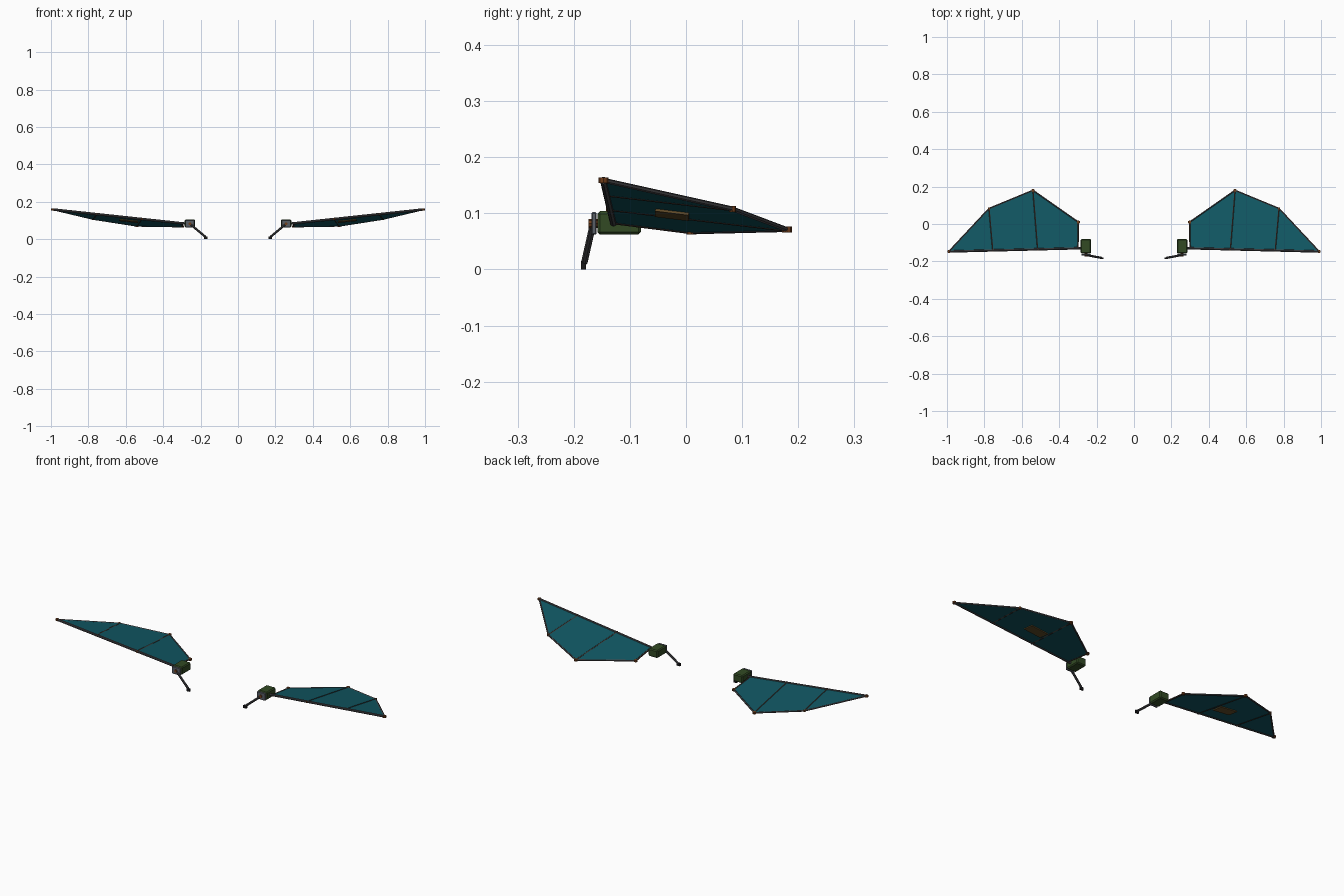
import bpy, bmesh, math
from mathutils import Vector, Matrix

if "Cube" in bpy.data.objects:
    bpy.data.objects.remove(bpy.data.objects["Cube"])


def mat(name, rgb):
    m = bpy.data.materials.new(name)
    lin = [((c / 255 + 0.055) / 1.055) ** 2.4 if c > 10 else c / 255 / 12.92 for c in rgb]
    m.diffuse_color = (*lin, 1)
    m.use_nodes = True
    m.node_tree.nodes["Principled BSDF"].inputs["Base Color"].default_value = m.diffuse_color
    return m


TEAL = mat("teal membrane", (17, 88, 100))
GREEN = mat("olive green", (50, 74, 36))
GREY = mat("dark grey metal", (70, 70, 73))
STEEL = mat("steel grey", (88, 94, 102))
SPAR = mat("brown grey spar", (66, 55, 50))
RUST = mat("rust brown", (112, 62, 28))
PATCH = mat("patch brown", (100, 78, 42))
BLACK = mat("black rubber", (24, 24, 26))


def finish(name, bm, material):
    bmesh.ops.recalc_face_normals(bm, faces=bm.faces)
    me = bpy.data.meshes.new(name)
    bm.to_mesh(me)
    bm.free()
    me.materials.append(material)
    ob = bpy.data.objects.new(name, me)
    bpy.context.collection.objects.link(ob)
    return ob


def box(name, centre, size, material, bevel=0, rot=Matrix()):
    bm = bmesh.new()
    bmesh.ops.create_cube(bm, size=1, matrix=Matrix.Diagonal((*size, 1)))
    if bevel:
        bmesh.ops.bevel(bm, geom=bm.edges[:], offset=bevel, segments=1, affect='EDGES')
    bm.transform(Matrix.Translation(centre) @ rot)
    return finish(name, bm, material)


def rod(name, a, b, radius, material, sides=8):
    a, b = Vector(a), Vector(b)
    bm = bmesh.new()
    turn = (b - a).to_track_quat('Z', 'Y').to_matrix().to_4x4()
    bmesh.ops.create_cone(bm, cap_ends=True, segments=sides, radius1=radius, radius2=radius,
                          depth=(b - a).length, matrix=Matrix.Translation((a + b) / 2) @ turn)
    return finish(name, bm, material)


def wing_z(x, y):
    # the wing is one tilted plane: rising to the tip, falling to the rear
    return 0.085 + 0.104 * (x - 0.30) - 0.125 * (y + 0.13)


OUTLINE = [(0.30, -0.13), (0.99, -0.147), (0.775, 0.083), (0.54, 0.18), (0.297, 0.01)]
RIBS = [((0.515, -0.137), (0.54, 0.18)), ((0.755, -0.141), (0.775, 0.083))]

for side, s in (("right", 1), ("left", -1)):

    def P(x, y, dz=0):
        return Vector((s * x, y, wing_z(x, y) + dz))

    def N(part):
        return f"{side}_{part}"

    # membrane
    bm = bmesh.new()
    top = [bm.verts.new(P(x, y, 0.002)) for x, y in OUTLINE]
    low = [bm.verts.new(P(x, y, -0.002)) for x, y in OUTLINE]
    bm.faces.new(top)
    bm.faces.new(low[::-1])
    for i in range(len(top)):
        j = (i + 1) % len(top)
        bm.faces.new((top[i], low[i], low[j], top[j]))
    finish(N("wing_membrane"), bm, TEAL)

    # frame: thick leading edge, thinner rim and root rib
    rod(N("leading_edge_spar"), P(0.27, -0.129), P(*OUTLINE[1]), 0.0065, GREY)
    for i in range(1, 5):
        a, b = OUTLINE[i], OUTLINE[(i + 1) % 5]
        rod(N(f"wing_rim_{i}"), P(*a), P(*b), 0.0045, SPAR if i == 4 else GREY, 6)

    # cross ribs with rivets at their ends
    for i, (a, b) in enumerate(RIBS):
        rod(N(f"wing_rib_{i}"), P(*a), P(*b), 0.004, SPAR, 6)
    for i, p in enumerate(OUTLINE[1:] + [r[0] for r in RIBS]):
        rod(N(f"rivet_{i}"), P(*p, -0.005), P(*p, 0.005),
            0.009 if i in (0, 2, 3) else 0.006, RUST)

    # repair patch under the wing
    ax = Vector((1, 0, s * 0.104)).normalized()
    nz = ax.cross(Vector((0, 1, -0.125))).normalized()
    rot = Matrix((ax, nz.cross(ax), nz)).transposed().to_4x4()
    box(N("underside_patch"), P(0.585, -0.025, -0.004), (0.10, 0.06, 0.005), PATCH, rot=rot)

    # hinge housing with front plate and pivot bolt
    box(N("hinge_housing"), (s * 0.257, -0.119, 0.083), (0.056, 0.078, 0.042), GREEN, 0.005)
    box(N("hinge_plate"), (s * 0.257, -0.164, 0.082), (0.05, 0.009, 0.04), STEEL, 0.002)
    rod(N("pivot_bolt"), (s * 0.257, -0.174, 0.082), (s * 0.257, -0.158, 0.082), 0.008, RUST)

    # support arm and foot
    rod(N("support_arm"), (s * 0.255, -0.166, 0.08), (s * 0.175, -0.181, 0.013), 0.006, GREY)
    box(N("arm_foot"), (s * 0.172, -0.183, 0.0075), (0.018, 0.009, 0.015), BLACK)
